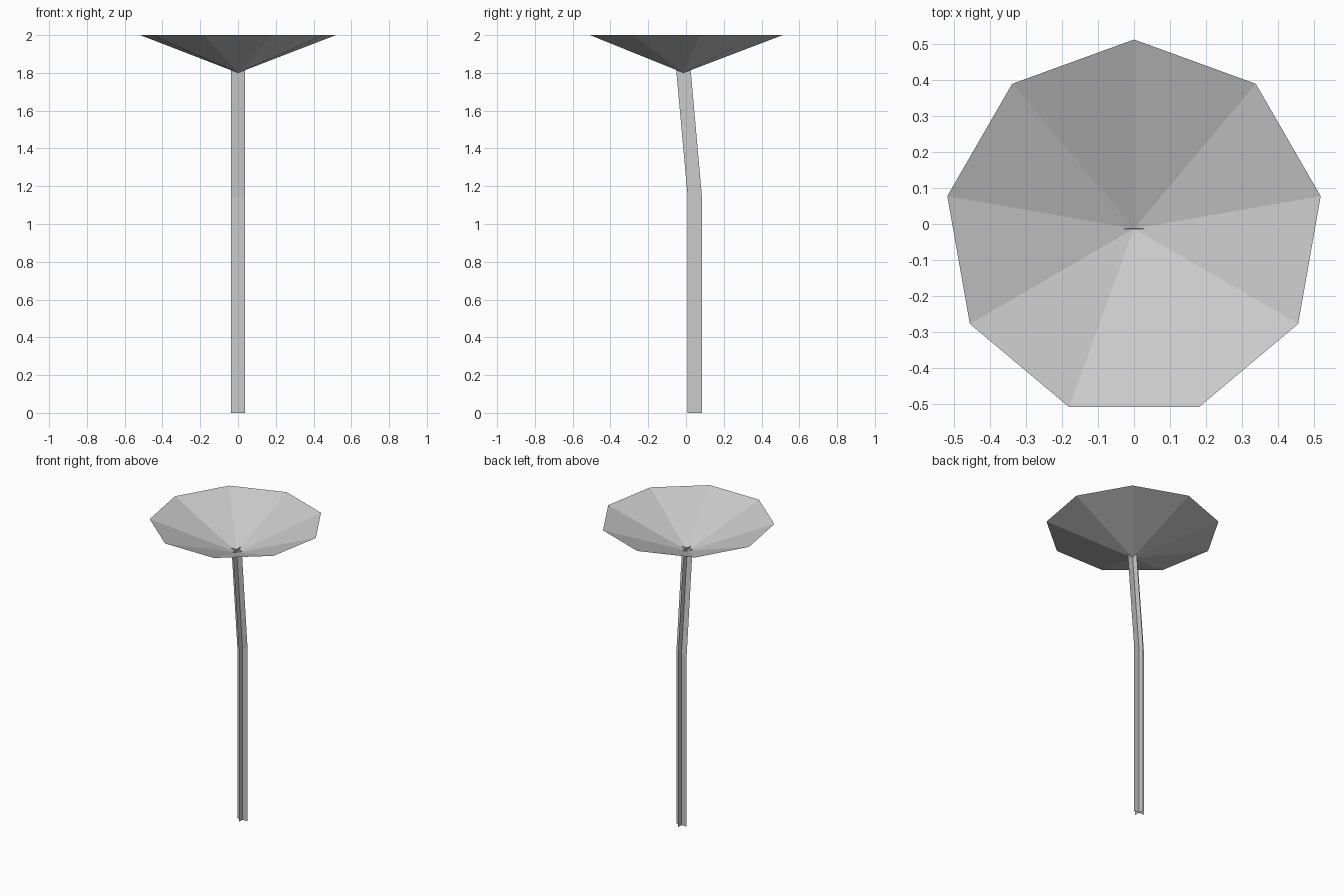
import bpy, bmesh, math
from mathutils import Vector

if "Cube" in bpy.data.objects:
    bpy.data.objects.remove(bpy.data.objects["Cube"])

grey = bpy.data.materials.new("light grey")
grey.use_nodes = True
grey.diffuse_color = (0.6, 0.6, 0.6, 1)
grey.node_tree.nodes["Principled BSDF"].inputs["Base Color"].default_value = (0.6, 0.6, 0.6, 1)


def finish(name, bm):
    mesh = bpy.data.meshes.new(name)
    bm.to_mesh(mesh)
    bm.free()
    mesh.materials.append(grey)
    obj = bpy.data.objects.new(name, mesh)
    bpy.context.collection.objects.link(obj)


# Stem: two crossed ribbons following one bent path
path = [Vector((0, 0.047, 0)), Vector((0, 0.047, 1.14)), Vector((0, -0.014, 1.82))]
ribbons = {
    "stem_wide_blade": [Vector((0.038, 0, 0))] * 3,
    "stem_deep_blade": [Vector((0, 0.038, 0)), Vector((0, 0.038, -0.003)), Vector((0, 0.038, 0.003))],
}
for name, offsets in ribbons.items():
    bm = bmesh.new()
    rows = [(bm.verts.new(p - o), bm.verts.new(p + o)) for p, o in zip(path, offsets)]
    for low, high in zip(rows, rows[1:]):
        bm.faces.new((low[0], low[1], high[1], high[0]))
    finish(name, bm)

# Flower head: shallow open nine-sided cone
SIDES, RADIUS = 9, 0.526
bm = bmesh.new()
apex = bm.verts.new((0, -0.013, 1.8))
rim = []
for i in range(SIDES):
    a = math.pi / 2 + math.tau * i / SIDES
    rim.append(bm.verts.new((RADIUS * math.cos(a), -0.014 + RADIUS * math.sin(a), 2)))
for i in range(SIDES):
    bm.faces.new((apex, rim[i], rim[(i + 1) % SIDES]))
finish("flower_head", bm)
